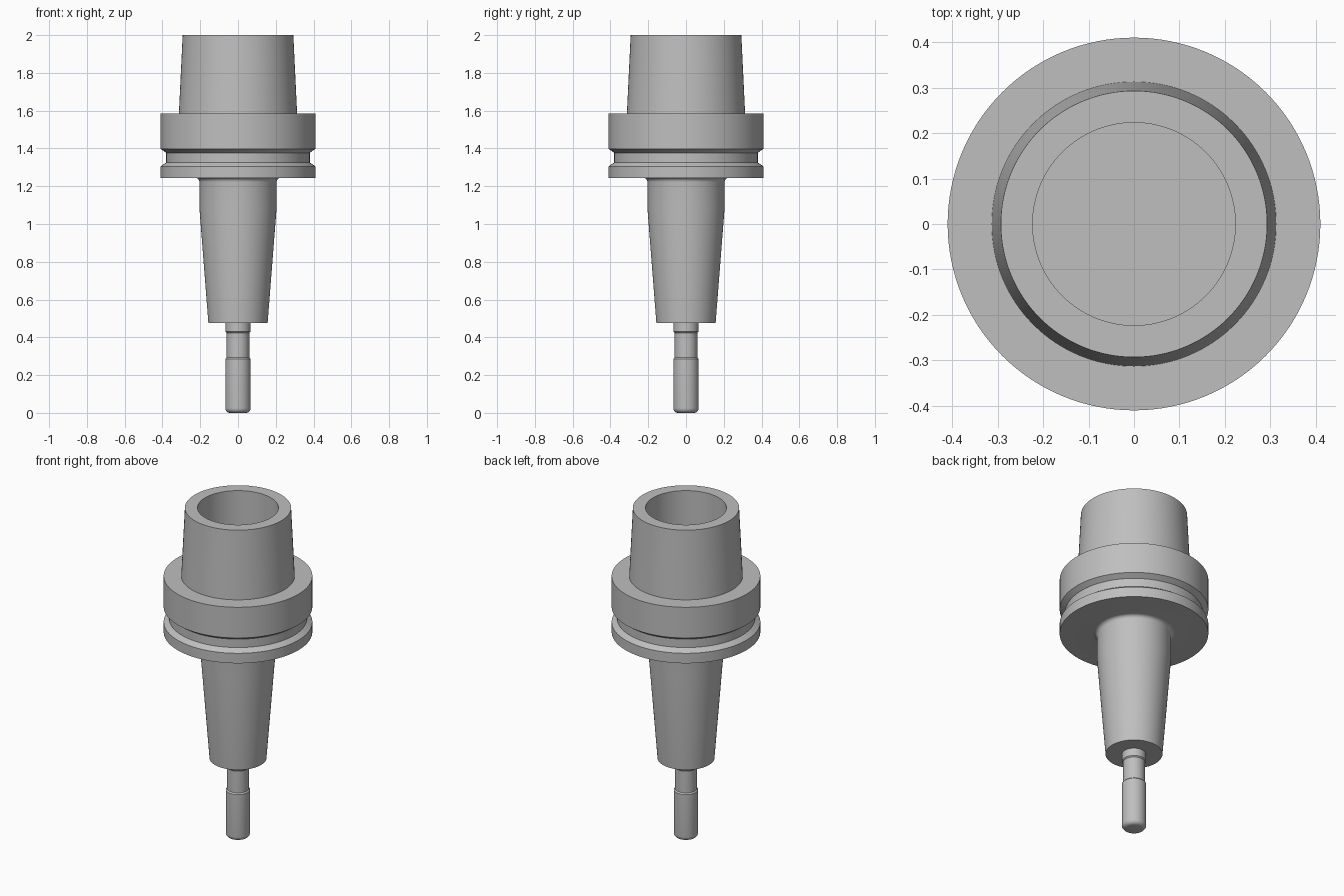
import bpy, bmesh, math

cube = bpy.data.objects.get("Cube")
if cube:
    bpy.data.objects.remove(cube)

steel = bpy.data.materials.new("grey steel")
steel.use_nodes = True
GREY = (0.52, 0.52, 0.52, 1)
steel.diffuse_color = GREY
steel.node_tree.nodes["Principled BSDF"].inputs["Base Color"].default_value = GREY


def arc(cx, cz, r, start, end, steps=6):
    """Rounded corner points between two angles in degrees."""
    angles = [math.radians(start + (end - start) * i / steps) for i in range(steps + 1)]
    return [(cx + r * math.cos(a), cz + r * math.sin(a)) for a in angles]


def lathe(name, profile, segments=128):
    """Revolve a (radius, height) profile around the z axis."""
    bm = bmesh.new()
    verts = [bm.verts.new((r, 0, z)) for r, z in profile]
    edges = [bm.edges.new(pair) for pair in zip(verts, verts[1:])]
    bmesh.ops.spin(bm, geom=verts + edges, cent=(0, 0, 0), axis=(0, 0, 1),
                   angle=math.tau, steps=segments, use_duplicate=False)
    bmesh.ops.remove_doubles(bm, verts=bm.verts, dist=0.0001)
    bmesh.ops.recalc_face_normals(bm, faces=bm.faces)
    mesh = bpy.data.meshes.new(name)
    bm.to_mesh(mesh)
    bm.free()
    obj = bpy.data.objects.new(name, mesh)
    bpy.context.collection.objects.link(obj)
    mesh.materials.append(steel)
    bpy.ops.object.select_all(action="DESELECT")
    obj.select_set(True)
    bpy.context.view_layer.objects.active = obj
    bpy.ops.object.shade_smooth_by_angle(angle=math.radians(25))
    return obj


# Holder: tapered nose, filleted neck, grooved flange, hollow taper shank
nose = [(0, 0.477), (0.157, 0.477), (0.204, 1.08)]
fillet = arc(0.226, 1.222, 0.022, 180, 90)
flange = [(0.41, 1.244), (0.41, 1.305), (0.38, 1.326),
          (0.38, 1.377), (0.41, 1.398), (0.41, 1.585)]
taper = [(0.313, 1.585), (0.293, 2.0)]
bore = [(0.223, 2.0), (0.223, 1.585), (0, 1.585)]
lathe("tool_holder", nose + fillet + flange + taper + bore)

# Cutting tool: rounded tip, cutter, relieved neck, shank
tip = [(0, 0)] + arc(0.042, 0.025, 0.025, -90, 0)
stem = [(0.067, 0.285), (0.060, 0.292), (0.060, 0.424),
        (0.066, 0.430), (0.066, 0.50), (0, 0.50)]
lathe("cutting_tool", tip + stem, 64)
